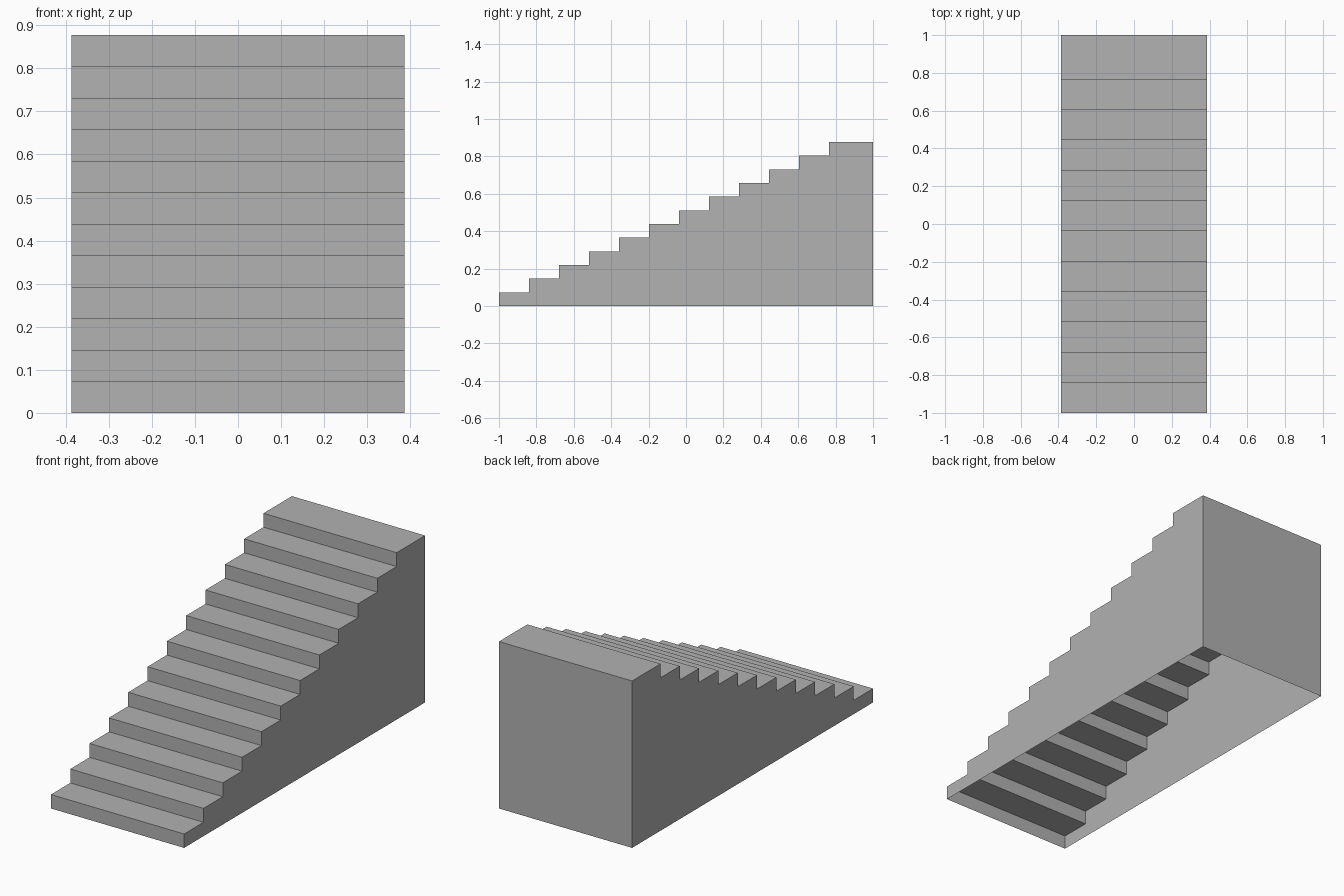
import bpy
import bmesh

STEPS = 12
HALF_WIDTH = 0.387
RISE = 0.877 / STEPS
RUN = 0.1604

cube = bpy.data.objects.get("Cube")
if cube:
    bpy.data.objects.remove(cube, do_unlink=True)

# Plain grey
grey = bpy.data.materials.new("plain_grey")
grey.use_nodes = True
colour = (0.445, 0.445, 0.445, 1)
grey.diffuse_color = colour
grey.node_tree.nodes["Principled BSDF"].inputs["Base Color"].default_value = colour

# Stepped side profile (y, z), from the front foot up to the back foot
profile = [(-1, 0)]
for i in range(STEPS):
    front = -1 + i * RUN
    back = front + RUN if i < STEPS - 1 else 1
    top = (i + 1) * RISE
    profile += [(front, top), (back, top)]
profile.append((1, 0))

# Thin shell: two side walls, risers, treads and back wall, open underneath
bm = bmesh.new()
right = [bm.verts.new((-HALF_WIDTH, y, z)) for y, z in profile]
left = [bm.verts.new((HALF_WIDTH, y, z)) for y, z in profile]
bm.faces.new(right)
bm.faces.new(left[::-1])
for i in range(len(profile) - 1):
    bm.faces.new((right[i], left[i], left[i + 1], right[i + 1]))
bm.normal_update()

mesh = bpy.data.meshes.new("staircase")
bm.to_mesh(mesh)
bm.free()
mesh.materials.append(grey)
staircase = bpy.data.objects.new("staircase", mesh)
bpy.context.collection.objects.link(staircase)
